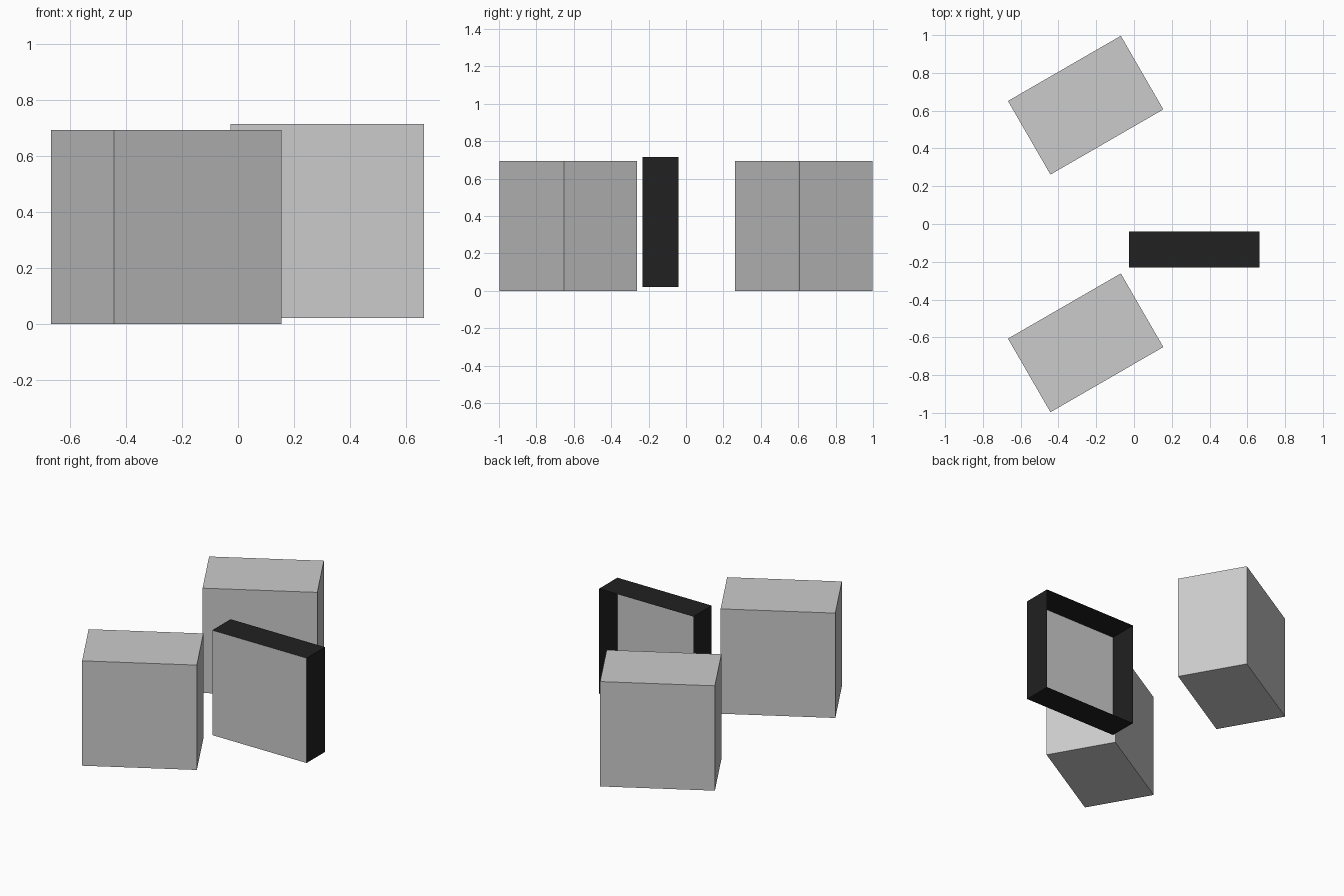
import bpy, bmesh
from math import radians

if "Cube" in bpy.data.objects:
    bpy.data.objects.remove(bpy.data.objects["Cube"])


def cube_object(name, center, size, turn=0.0):
    bpy.ops.mesh.primitive_cube_add(size=1)
    ob = bpy.context.object
    ob.name = name
    bm = bmesh.new()
    bm.from_mesh(ob.data)
    bmesh.ops.scale(bm, vec=size, verts=bm.verts)
    bm.to_mesh(ob.data)
    bm.free()
    ob.location = center
    ob.rotation_euler.z = radians(turn)
    return ob


# Two solid cabinets, turned 30 degrees
H = 0.693
for name, y in (("front_cabinet", -0.629), ("back_cabinet", 0.629)):
    cube_object(name, (-0.256, y, H / 2), (0.69, 0.45, H), 30)

# Shallow tray: thin black rim, grey front panel, open at the back
tray = cube_object("open_backed_tray", (0.319, -0.136, 0.368), (0.69, 0.191, 0.693))
black = bpy.data.materials.new("black_rim")
black.diffuse_color = (0.015, 0.015, 0.015, 1)
black.use_nodes = True
black.node_tree.nodes["Principled BSDF"].inputs["Base Color"].default_value = black.diffuse_color
bm = bmesh.new()
bm.from_mesh(tray.data)
bm.normal_update()
back = [f for f in bm.faces if f.normal.y > 0.9]
bmesh.ops.delete(bm, geom=back, context='FACES_ONLY')
panel = [f for f in bm.faces if f.normal.y < -0.9]
bmesh.ops.split(bm, geom=panel)

# Separate the panel so that it stays plain grey
rim_bm = bm.copy()
for b, drop_panel in ((bm, False), (rim_bm, True)):
    b.normal_update()
    gone = [f for f in b.faces if (f.normal.y < -0.9) == drop_panel]
    bmesh.ops.delete(b, geom=gone, context='FACES')
bm.to_mesh(tray.data)
tray.name = "tray_front_panel"
rim_mesh = bpy.data.meshes.new("tray_rim")
rim_bm.to_mesh(rim_mesh)
rim_mesh.materials.append(black)
rim = bpy.data.objects.new("tray_rim", rim_mesh)
rim.location = tray.location
bpy.context.collection.objects.link(rim)
bm.free()
rim_bm.free()
